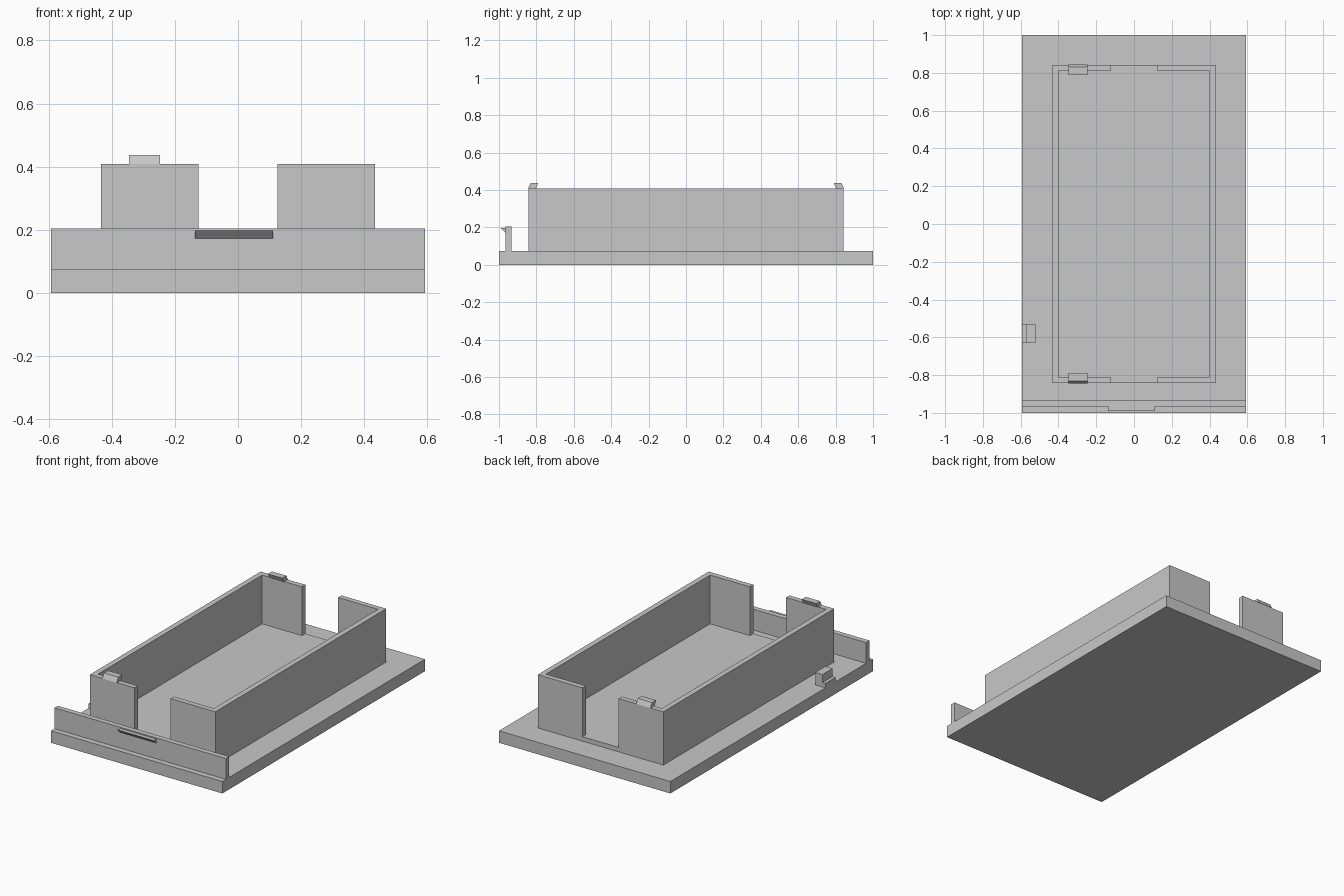
import bpy, bmesh
from mathutils import Vector

if "Cube" in bpy.data.objects:
    bpy.data.objects.remove(bpy.data.objects["Cube"], do_unlink=True)

grey = bpy.data.materials.new("plain grey")
grey.use_nodes = True
grey.diffuse_color = (0.58, 0.58, 0.58, 1)
grey.node_tree.nodes["Principled BSDF"].inputs["Base Color"].default_value = (0.58, 0.58, 0.58, 1)


def prism(name, profile, axis, start, end):
    """Extrude a closed 2D profile from start to end along an axis."""
    place = {
        "x": lambda p: Vector((start, p[0], p[1])),
        "y": lambda p: Vector((p[0], start, p[1])),
        "z": lambda p: Vector((p[0], p[1], start)),
    }[axis]
    offset = Vector([(end - start) * (a == axis) for a in "xyz"])
    bm = bmesh.new()
    face = bm.faces.new([bm.verts.new(place(p)) for p in profile])
    top = bmesh.ops.extrude_face_region(bm, geom=[face])["geom"]
    verts = [v for v in top if isinstance(v, bmesh.types.BMVert)]
    bmesh.ops.translate(bm, verts=verts, vec=offset)
    bmesh.ops.recalc_face_normals(bm, faces=bm.faces)
    mesh = bpy.data.meshes.new(name)
    bm.to_mesh(mesh)
    bm.free()
    mesh.materials.append(grey)
    obj = bpy.data.objects.new(name, mesh)
    bpy.context.collection.objects.link(obj)
    return obj


def rect(a, b, c, d):
    return [(a, c), (b, c), (b, d), (a, d)]


half_width = 0.592
base_top = 0.075
floor = 0.103
rim = 0.408
ox, oy, ix, iy, gap = 0.434, 0.843, 0.4, 0.81, 0.125

# Base plate and the raised floor of the tray
prism("base_plate", rect(-half_width, half_width, -1, 1), "z", 0, base_top)
prism("tray_floor", rect(-ox, ox, -oy, oy), "z", base_top, floor)

# Two C-shaped walls with a gap at each end
channel = [(gap, -oy), (ox, -oy), (ox, oy), (gap, oy),
           (gap, iy), (ix, iy), (ix, -iy), (gap, -iy)]
for name, side in (("left_wall", 1), ("right_wall", -1)):
    prism(name, [(side * x, y) for x, y in channel], "z", floor, rim)

# Leaning snap clips on the wall ends
clip = [(0.845, rim), (0.83, 0.437), (0.79, 0.437), (0.803, rim)]
for name, side in (("back_clip", 1), ("front_clip", -1)):
    prism(name, [(side * y, z) for y, z in clip], "x", -0.346, -0.247)

# Front panel with its wedge-shaped latch
prism("front_panel", rect(-0.965, -0.932, base_top, 0.205), "x", -half_width, half_width)
prism("front_latch", [(-0.965, 0.173), (-0.99, 0.198), (-0.965, 0.198)], "x", -0.137, 0.111)

# Stepped stop block on the side edge
step = [(-half_width, base_top), (-0.522, base_top), (-0.522, 0.153),
        (-0.572, 0.153), (-0.572, 0.103), (-half_width, 0.103)]
prism("side_stop", step, "y", -0.631, -0.531)
